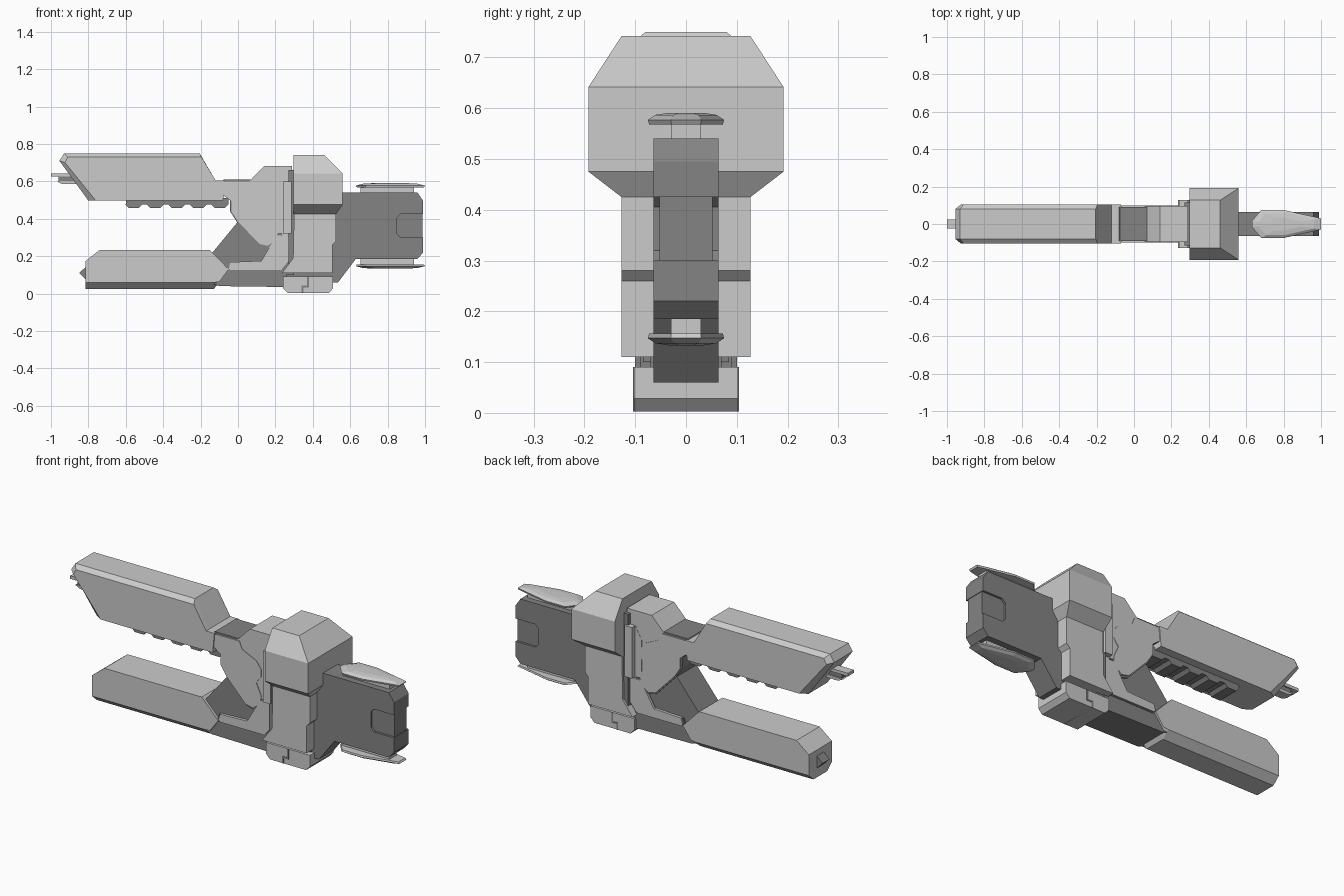
import bpy, bmesh

cube = bpy.data.objects.get("Cube")
if cube:
    bpy.data.objects.remove(cube)


def material(name, value):
    m = bpy.data.materials.new(name)
    m.use_nodes = True
    colour = (value, value, value, 1)
    m.diffuse_color = colour
    m.node_tree.nodes["Principled BSDF"].inputs["Base Color"].default_value = colour
    return m


light = material("light grey", 0.6)
dark = material("dark grey", 0.23)


def loft(name, rings, mat):
    """Skin closed rings that share one vertex count, capping both ends."""
    bm = bmesh.new()
    rows = [[bm.verts.new(p) for p in ring] for ring in rings]
    n = len(rows[0])
    for a, b in zip(rows, rows[1:]):
        for i in range(n):
            j = (i + 1) % n
            bm.faces.new((a[i], a[j], b[j], b[i]))
    bm.faces.new(rows[0])
    bm.faces.new(rows[-1])
    bmesh.ops.recalc_face_normals(bm, faces=bm.faces)
    mesh = bpy.data.meshes.new(name)
    bm.to_mesh(mesh)
    bm.free()
    mesh.materials.append(mat)
    obj = bpy.data.objects.new(name, mesh)
    bpy.context.collection.objects.link(obj)
    return obj


def slab(name, profile, half, mat, side=None, side_half=None):
    """Side profile (x, z) run across y; 'side' is a smaller outer profile."""
    steps = [(-half, profile), (half, profile)]
    if side:
        steps = [(-side_half, side)] + steps + [(side_half, side)]
    return loft(name, [[(x, y, z) for x, z in p] for y, p in steps], mat)


def box(name, x0, x1, half, z0, z1, mat):
    return slab(name, [(x0, z0), (x1, z0), (x1, z1), (x0, z1)], half, mat)


def grow(profile, amount):
    """Enlarge a profile about its middle."""
    cx = sum(p[0] for p in profile) / len(profile)
    cz = sum(p[1] for p in profile) / len(profile)
    return [(cx + (x - cx) * amount, cz + (z - cz) * amount) for x, z in profile]


# Upper arm with bevelled top and nose
slab("upper_arm",
     [(-.955, .71), (-.93, .75), (-.205, .75), (-.12, .605), (-.07, .605),
      (-.08, .497), (-.80, .497)], .08, light,
     [(-.925, .70), (-.91, .73), (-.195, .73), (-.12, .605), (-.07, .605),
      (-.08, .497), (-.76, .497)], .105)

# Toothed rail beneath the upper arm
box("rail", -.60, -.05, .06, .475, .51, dark)
for i in range(5):
    x = -.56 + i * .115
    slab("rail_tooth", [(x - .045, .48), (x - .025, .458), (x + .03, .458),
                        (x + .05, .48)], .06, dark)

# Muzzle of the upper arm
box("muzzle_top", -1.0, -.85, .025, .625, .642, light)
box("muzzle_core", -.96, -.80, .018, .60, .63, dark)
slab("muzzle_bottom", [(-.97, .60), (-.94, .585), (-.80, .585), (-.80, .605)], .025, light)

# Lower arm with bevelled underside
slab("lower_arm",
     [(-.815, .024), (-.13, .024), (-.10, .06), (-.05, .13), (-.15, .233),
      (-.74, .233), (-.815, .174)], .06, light,
     [(-.815, .06), (-.13, .06), (-.10, .062), (-.05, .13), (-.15, .233),
      (-.74, .233), (-.815, .174)], .1)
slab("lower_muzzle", [(-.85, .11), (-.81, .145), (-.81, .07)], .03, dark)

# Strut and beam joining the lower arm to the body
slab("strut", [(-.14, .215), (0, .385), (.12, .42), (.30, .36), (.30, .10), (-.06, .10)],
     .085, dark)
slab("lower_beam", [(-.13, .05), (-.05, .125), (.26, .125), (.26, .035), (-.10, .04)],
     .09, dark)

# Joint plates, each with a dark seam around it
hinge = [(-.067, .60), (.078, .60), (.094, .56), (.18, .52), (.21, .48), (.21, .44),
         (.18, .40), (.21, .335), (.205, .29), (.16, .255), (.115, .265), (0, .385),
         (-.035, .44), (-.035, .495), (-.08, .53), (-.08, .585)]
slab("hinge", hinge, .1, light)
slab("hinge_seam", grow(hinge, 1.06), .092, dark)
brace = [(-.05, .135), (-.04, .168), (.125, .175), (.205, .31), (.265, .31), (.29, .275),
         (.29, .20), (.23, .125), (-.04, .125)]
slab("brace", brace, .1, light)
slab("brace_seam", grow(brace, 1.05), .092, dark)

# Shoulder block and its backing plate
slab("shoulder", [(.06, .60), (.14, .682), (.29, .682), (.29, .32), (.15, .32)], .097, light)
slab("backing_plate", [(.20, .53), (.24, .60), (.30, .60), (.30, .31), (.24, .31),
                       (.20, .36)], .098, light)
box("backing_rib", .24, .285, .127, .32, .60, light)
box("body_seam", .27, .32, .115, .12, .66, dark)

# Main column
slab("column", [(.30, .43), (.525, .43), (.525, .28), (.505, .26), (.505, .11),
                (.235, .11), (.295, .19)], .127, light)

# Bulky pod on top of the column
pod_rings = [(.525, .127, .425), (.56, .192, .475), (.56, .192, .642), (.46, .127, .742)]
loft("pod", [[(.297, -y, z), (x, -y, z), (x, y, z), (.297, y, z)]
             for x, y, z in pod_rings], light)

# Foot with an angled slot on both sides
box("foot_neck", .26, .49, .07, .08, .115, dark)
slab("foot", [(.24, .03), (.265, .003), (.485, .003), (.508, .028), (.508, .09),
              (.24, .09)], .102, light)
box("foot_slot", .34, .35, .104, .003, .038, dark)
box("foot_slot", .34, .38, .104, .032, .042, dark)
box("foot_slot", .37, .38, .104, .038, .09, dark)

# Rear stock with a recessed end pad
slab("stock", [(.40, .06), (.535, .06), (.63, .185), (.96, .185), (.99, .22), (.99, .30),
               (.87, .30), (.85, .32), (.85, .405), (.87, .425), (.99, .425), (.99, .495),
               (.96, .54), (.40, .54)], .064, dark)
box("stock_pad", .84, .987, .052, .295, .43, dark)

# Fins above and below the stock
outline = [(.63, .015), (.68, .075), (.80, .075), (1.0, .03)]
outline += [(x, -y) for x, y in reversed(outline)]
middle = .362
for name, s in (("upper", 1), ("lower", -1)):
    def fin_ring(shrink, h):
        return [(.81 + (x - .81) * shrink, y * shrink, middle + s * h) for x, y in outline]
    loft(name + "_fin", [fin_ring(.97, .206), fin_ring(1, .215), fin_ring(.8, .225),
                         fin_ring(.45, .229)], light)
    z0, z1 = sorted((middle + s * .16, middle + s * .212))
    box(name + "_fin_stem", .655, .94, .03, z0, z1, light)
